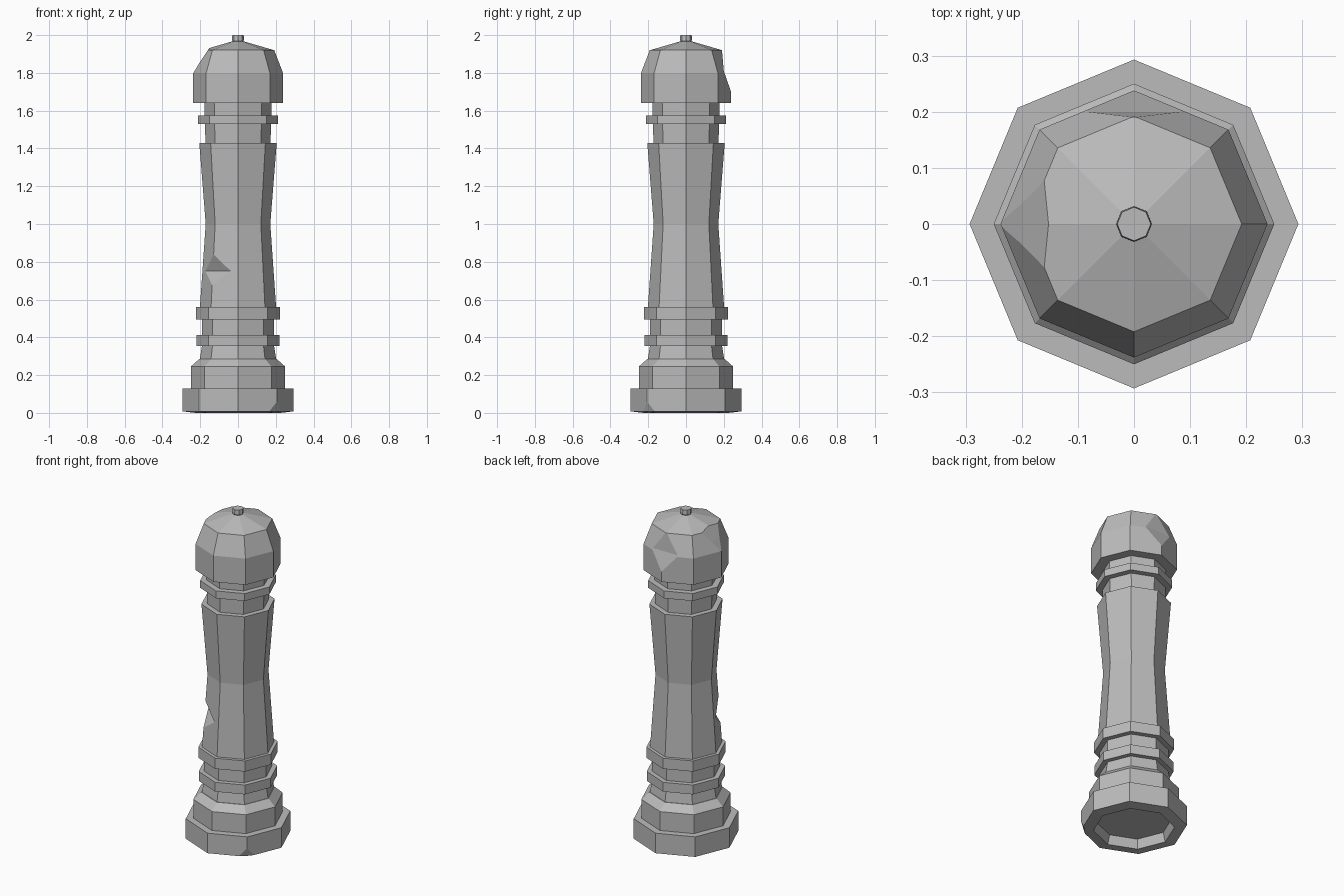
import bpy, bmesh, math
from mathutils import Matrix

cube = bpy.data.objects.get("Cube")
if cube:
    bpy.data.objects.remove(cube, do_unlink=True)

stone = bpy.data.materials.new("grey_stone")
stone.use_nodes = True
GREY = (0.5, 0.5, 0.5, 1)
stone.diffuse_color = GREY
stone.node_tree.nodes["Principled BSDF"].inputs["Base Color"].default_value = GREY

SIDES = 8


def add_object(name, bm):
    bmesh.ops.recalc_face_normals(bm, faces=bm.faces)
    mesh = bpy.data.meshes.new(name)
    bm.to_mesh(mesh)
    bm.free()
    mesh.materials.append(stone)
    obj = bpy.data.objects.new(name, mesh)
    bpy.context.collection.objects.link(obj)
    return obj


def turned(name, profile):
    """Closed eight-sided solid from (radius, height) points, first to last."""
    bm = bmesh.new()
    rings = []
    for r, z in profile:
        angles = [math.tau * i / SIDES for i in range(SIDES)]
        rings.append([bm.verts.new((r * math.cos(a), r * math.sin(a), z)) for a in angles])
    for low, high in zip(rings, rings[1:]):
        for i in range(SIDES):
            j = (i + 1) % SIDES
            bm.faces.new((low[i], low[j], high[j], high[i]))
    bm.faces.new(rings[0][::-1])
    bm.faces.new(rings[-1])
    return add_object(name, bm)


def chip(obj, degrees, outline):
    """Cut a prism with a (radius, height) outline across the given corner."""
    bm = bmesh.new()
    ends = [[bm.verts.new((r, y, z)) for r, z in outline] for y in (-0.4, 0.4)]
    n = len(outline)
    for i in range(n):
        j = (i + 1) % n
        bm.faces.new((ends[0][i], ends[0][j], ends[1][j], ends[1][i]))
    bm.faces.new(ends[0])
    bm.faces.new(ends[1])
    bm.transform(Matrix.Rotation(math.radians(degrees), 4, 'Z'))
    cutter = add_object("chip_cutter", bm)
    mod = obj.modifiers.new("chip", 'BOOLEAN')
    mod.operation = 'DIFFERENCE'
    mod.solver = 'EXACT'
    mod.object = cutter
    graph = bpy.context.evaluated_depsgraph_get()
    mesh = bpy.data.meshes.new_from_object(obj.evaluated_get(graph))
    obj.modifiers.clear()
    obj.data = mesh
    bpy.data.objects.remove(cutter, do_unlink=True)


# Foot with a shallow recess underneath
base = turned("base", [(0.21, 0.055), (0.225, 0), (0.293, 0.008), (0.293, 0.13), (0.25, 0.13)])
chip(base, 315, [(0.27, -0.01), (0.296, 0.07), (0.4, 0.07), (0.4, -0.01)])
turned("plinth", [(0.25, 0.125), (0.25, 0.245), (0.205, 0.285)])

# Necks and rings
turned("lower_neck", [(0.203, 0.28), (0.19, 0.36), (0.19, 0.56)])
turned("upper_neck", [(0.172, 1.42), (0.178, 1.645)])
for name, r, low, high in (("bottom_ring", 0.22, 0.355, 0.412),
                           ("middle_ring", 0.222, 0.495, 0.56),
                           ("top_ring", 0.212, 1.53, 1.575)):
    turned(name, [(r, low), (r, high)])

# Waisted shaft with a notch in one corner
shaft = turned("shaft", [(0.202, 0.555), (0.171, 1.0), (0.205, 1.43)])
chip(shaft, 225, [(0.149, 0.75), (0.205, 0.9), (0.3, 0.9), (0.3, 0.6), (0.24, 0.6)])

# Domed cap with two chipped corners
cap = turned("cap", [(0.238, 1.64), (0.238, 1.8), (0.192, 1.92), (0.03, 1.967)])
chip(cap, 90, [(0.242, 1.69), (0.2, 1.81), (0.19, 1.925), (0.4, 1.925), (0.4, 1.69)])
chip(cap, 180, [(0.242, 1.79), (0.2, 1.86), (0.14, 1.95), (0.4, 1.95), (0.4, 1.79)])

turned("finial", [(0.024, 1.955), (0.032, 1.975), (0.03, 2.0)])
